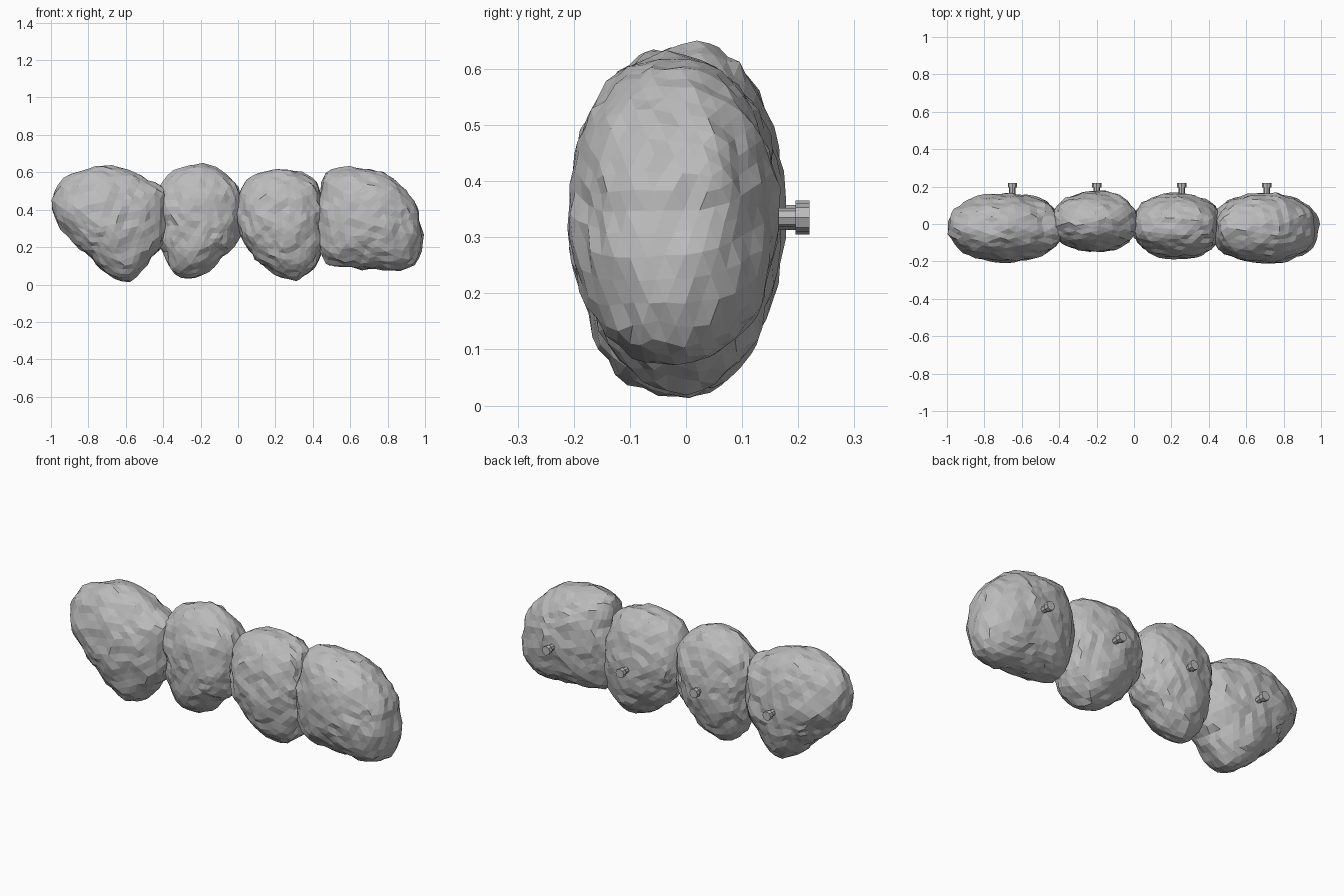
import bpy, bmesh, math, random
from mathutils import Vector, Matrix, noise

if "Cube" in bpy.data.objects:
    bpy.data.objects.remove(bpy.data.objects["Cube"])

random.seed(4)


def material(name, rgb):
    m = bpy.data.materials.new(name)
    m.diffuse_color = (*rgb, 1)
    m.use_nodes = True
    m.node_tree.nodes["Principled BSDF"].inputs["Base Color"].default_value = m.diffuse_color
    return m


STONE = material("stone grey", (0.5, 0.5, 0.5))

# Each rock: front outline (x, z), front y, back y, peg x, peg z
ROCKS = [
    ([(-.995, .44), (-.95, .55), (-.855, .605), (-.775, .63), (-.58, .61), (-.49, .56),
      (-.40, .51), (-.38, .41), (-.39, .24), (-.47, .13), (-.54, .04), (-.60, .005),
      (-.695, .05), (-.78, .145), (-.90, .26), (-.98, .35)], -.205, .165, -.65, .335),
    ([(-.42, .52), (-.35, .60), (-.27, .635), (-.20, .645), (-.10, .62), (-.03, .56),
      (.01, .51), (.015, .37), (0, .24), (-.085, .145), (-.175, .06), (-.28, .03),
      (-.35, .065), (-.39, .16), (-.43, .32)], -.15, .175, -.20, .34),
    ([(0, .45), (.035, .55), (.105, .60), (.20, .61), (.35, .60), (.415, .55), (.45, .45),
      (.465, .32), (.455, .19), (.40, .075), (.33, .025), (.265, .027), (.17, .075),
      (.08, .16), (.01, .27)], -.187, .165, .255, .33),
    ([(.44, .48), (.465, .60), (.57, .625), (.66, .62), (.785, .59), (.875, .53),
      (.945, .44), (.97, .35), (.995, .255), (.95, .107), (.865, .07), (.76, .085),
      (.60, .096), (.465, .11), (.42, .24)], -.21, .165, .71, .335),
]


def radius_at(polar, a):
    """Outline radius at angle a, interpolated around the loop."""
    for (a0, r0), (a1, r1) in zip(polar, polar[1:] + [(polar[0][0] + math.tau, polar[0][1])]):
        for t in (a, a + math.tau):
            if a0 <= t <= a1:
                return r0 + (r1 - r0) * (t - a0) / (a1 - a0)
    return polar[0][1]


def finish(bm, name):
    me = bpy.data.meshes.new(name)
    bm.to_mesh(me)
    bm.free()
    me.materials.append(STONE)
    ob = bpy.data.objects.new(name, me)
    bpy.context.collection.objects.link(ob)


def rock(name, outline, front, back):
    xs, zs = zip(*outline)
    cx, cz = (min(xs) + max(xs)) / 2, (min(zs) + max(zs)) / 2
    cy = (front + back) / 2
    polar = sorted((math.atan2(z - cz, x - cx), math.hypot(x - cx, z - cz)) for x, z in outline)
    bm = bmesh.new()
    bmesh.ops.create_icosphere(bm, subdivisions=4, radius=1)
    bmesh.ops.rotate(bm, verts=bm.verts, matrix=Matrix.Rotation(random.random() * 6, 3, (1, 2, 3)))
    for v in bm.verts:
        n = v.co.normalized()
        rho, a = math.hypot(n.x, n.z), math.atan2(n.z, n.x)
        r = radius_at(polar, a) * rho
        half = (back - front) / 2
        p = Vector((cx + r * math.cos(a), cy + math.copysign(abs(n.y) ** .9, n.y) * half,
                    cz + r * math.sin(a)))
        # chipped surface: broad lumps plus fine jitter
        bump = noise.noise(p * 11) * .012 + random.uniform(-.007, .005)
        v.co = p + n * bump
        v.co.z = max(v.co.z, 0)
    finish(bm, name)


def peg(name, x, z):
    # faceted stem with a slightly wider end
    bm = bmesh.new()
    for r, y0, y1 in ((.017, .10, .20), (.025, .195, .22)):
        rot = Matrix.Translation((x, (y0 + y1) / 2, z)) @ Matrix.Rotation(math.pi / 2, 4, 'X')
        bmesh.ops.create_cone(bm, cap_ends=True, segments=8, radius1=r, radius2=r,
                              depth=y1 - y0, matrix=rot)
    finish(bm, name)


for i, (outline, front, back, px, pz) in enumerate(ROCKS, 1):
    rock(f"rock_{i}", outline, front, back)
    peg(f"back_peg_{i}", px, pz)
